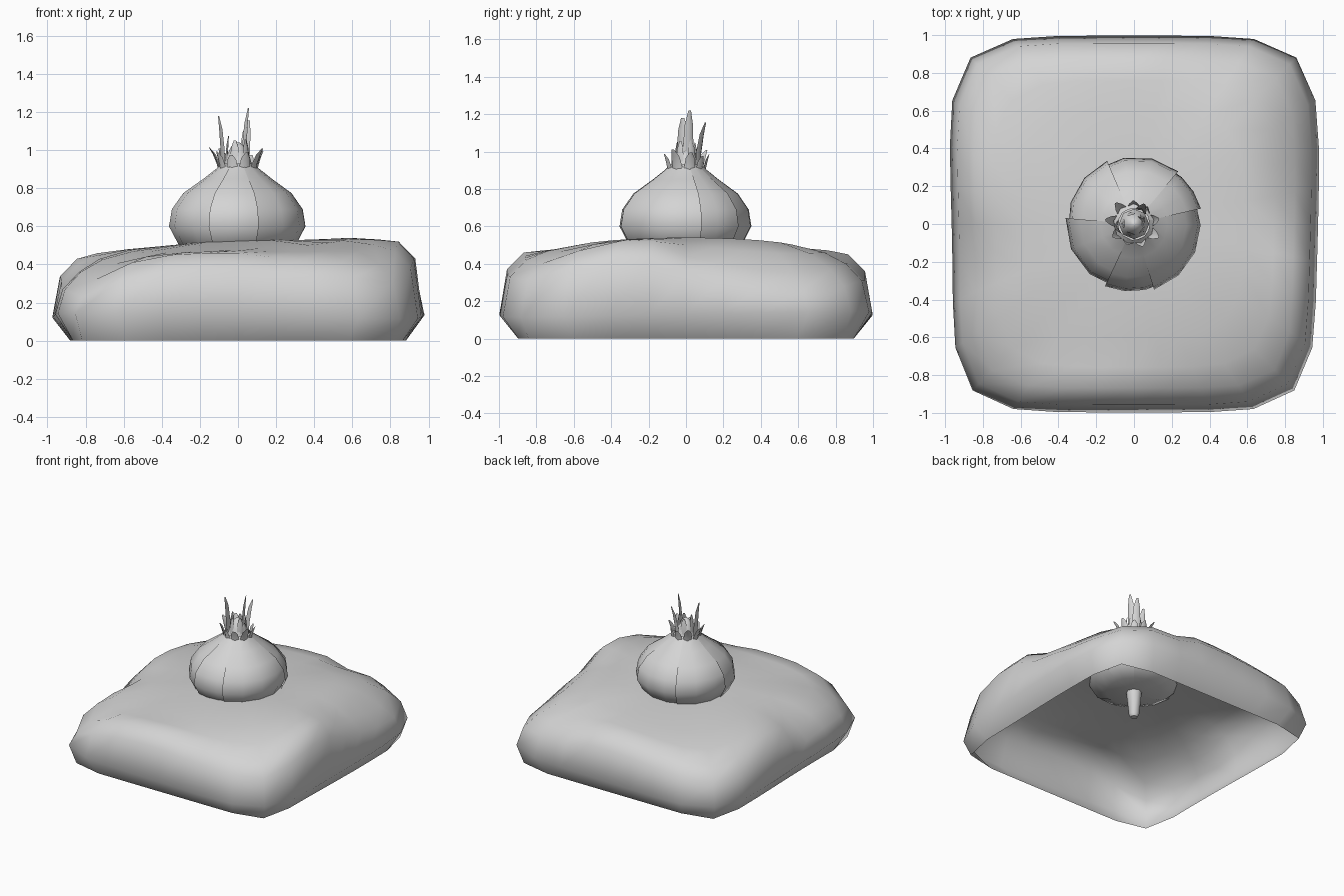
import bpy
import bmesh
from math import sin, cos, pi, radians
from mathutils import Vector

default_cube = bpy.data.objects.get("Cube")
if default_cube:
    bpy.data.objects.remove(default_cube, do_unlink=True)

grey = bpy.data.materials.new("plain grey")
grey.use_nodes = True
GREY = (0.66, 0.66, 0.66, 1)
grey.diffuse_color = GREY
grey.node_tree.nodes["Principled BSDF"].inputs["Base Color"].default_value = GREY


def make_object(name, bm, sharp_angle):
    bmesh.ops.recalc_face_normals(bm, faces=bm.faces)
    mesh = bpy.data.meshes.new(name)
    bm.to_mesh(mesh)
    bm.free()
    mesh.materials.append(grey)
    obj = bpy.data.objects.new(name, mesh)
    bpy.context.collection.objects.link(obj)
    bpy.ops.object.select_all(action="DESELECT")
    obj.select_set(True)
    bpy.context.view_layer.objects.active = obj
    bpy.ops.object.shade_smooth_by_angle(angle=radians(sharp_angle))


def skin(bm, rows, closed):
    """Join successive rows of points with quads."""
    rows = [[bm.verts.new(p) for p in row] for row in rows]
    for low, high in zip(rows, rows[1:]):
        count = len(low)
        for i in range(count if closed else count - 1):
            j = (i + 1) % count
            bm.faces.new((low[i], low[j], high[j], high[i]))
    return rows


# Soil mound: rounded square rings, open underneath.
# Rim heights in hundredths, anticlockwise from +x, one line per side.
RIM = [44, 41, 37, 35, 37, 40, 40, 45,
       45, 44, 42, 40, 37, 39, 42, 43,
       40, 34, 36, 36, 32, 41, 45, 46,
       46, 44, 43, 42, 40, 47, 52, 52]


def square_point(angle, power):
    c, s = cos(angle), sin(angle)
    r = (abs(c) ** power + abs(s) ** power) ** (-1 / power)
    return c * r, s * r


def mound_ring(scale, power, height):
    ring = []
    for i, rim in enumerate(RIM):
        a = 2 * pi * i / len(RIM)
        u, v = square_point(a, power)
        wobble = 1 + 0.01 * sin(3 * a + 0.5)
        x = scale * u * 0.97 * wobble
        y = scale * v * 0.997
        ring.append((x, y, height(u, v, rim / 100)))
    return ring


def plateau(u, v):
    return 0.51 + 0.03 * u - 0.03 * v * v


bm = bmesh.new()
rings = skin(bm, [
    mound_ring(0.9, 11, lambda u, v, rim: 0),
    mound_ring(1, 5.6, lambda u, v, rim: 0.13 + 0.02 * u * v),
    mound_ring(0.96, 5.6, lambda u, v, rim: rim - 0.09),
    mound_ring(0.87, 6, lambda u, v, rim: rim),
    mound_ring(0.76, 5, lambda u, v, rim: 0.4 * rim + 0.6 * plateau(u, v)),
    mound_ring(0.6, 4, lambda u, v, rim: plateau(u, v)),
    mound_ring(0.3, 2, lambda u, v, rim: 0.515 + 0.01 * u - 0.01 * v),
], True)
centre = bm.verts.new((0, 0, 0.5))
top = rings[-1]
for i, vert in enumerate(top):
    bm.faces.new((vert, top[(i + 1) % len(top)], centre))
make_object("soil_mound", bm, 80)

# Bulb: overlapping scales, each one tucked under the next
PROFILE = [(0.03, 0.44), (0.2, 0.45), (0.305, 0.495), (0.36, 0.6), (0.345, 0.69),
           (0.285, 0.775), (0.18, 0.85), (0.11, 0.905), (0.085, 0.93)]
SEAMS = [13, 50, 113, 175, 245, 287, 373]
for n, (start, end) in enumerate(zip(SEAMS, SEAMS[1:])):
    bm = bmesh.new()
    steps = max(2, round((end - start) / 30)) + 1
    rows = []
    for r, z in PROFILE:
        row = []
        for k in range(steps + 1):
            t = k / steps
            a = radians(start + (end + 10 - start) * t)
            rad = r * (1.01 - 0.04 * t)
            row.append((rad * cos(a), rad * sin(a), z))
        rows.append(row)
    skin(bm, rows, False)
    make_object(f"bulb_scale_{n + 1}", bm, 60)


# Turned parts: stubby root and the inner shoot
def turned(name, profile, sides):
    bm = bmesh.new()
    rows = [[(r * cos(2 * pi * i / sides), r * sin(2 * pi * i / sides), z)
             for i in range(sides)] for r, z in profile]
    loops = skin(bm, rows, True)
    bm.faces.new(loops[0])
    bm.faces.new(loops[-1])
    make_object(name, bm, 50)


turned("root", [(0.025, 0.24), (0.037, 0.26), (0.06, 0.48)], 8)
turned("inner_shoot", [(0.08, 0.9), (0.06, 0.97), (0.035, 1.02), (0.01, 1.04)], 8)


# Leaves: cupped blades bending from a base point to a tip
def blade(name, angle, base_r, base_z, tip_r, tip_z, width):
    out = Vector((cos(angle), sin(angle), 0))
    side = Vector((-sin(angle), cos(angle), 0))
    rows = []
    for t, w in [(0, 0.9), (0.35, 1), (0.75, 0.8), (1, 0.25)]:
        mid = out * (base_r + (tip_r - base_r) * t * t)
        mid.z = base_z + (tip_z - base_z) * t
        half = side * width * w / 2
        cup = out * width * w * 0.15
        rows.append([mid - half - cup, mid + cup * 0.5, mid + half - cup])
    bm = bmesh.new()
    skin(bm, rows, False)
    make_object(name, bm, 60)


for i in range(9):
    sway = 0.02 * sin(5 * i)
    blade(f"dry_tip_{i + 1}", 2 * pi * i / 9 + 0.2, 0.1, 0.875,
          0.135 + sway, 0.995 + sway, 0.06)
for i in range(5):
    blade(f"short_leaf_{i + 1}", 2 * pi * i / 5 + 0.6, 0.065, 0.9,
          0.05, 1.06 + 0.015 * sin(4 * i), 0.05)
blade("left_leaf", radians(20), 0.04, 0.9, 0.06, 1.22, 0.06)
blade("right_leaf", radians(190), 0.085, 0.9, 0.105, 1.18, 0.07)
blade("back_leaf", radians(62), 0.08, 0.9, 0.12, 1.155, 0.06)
